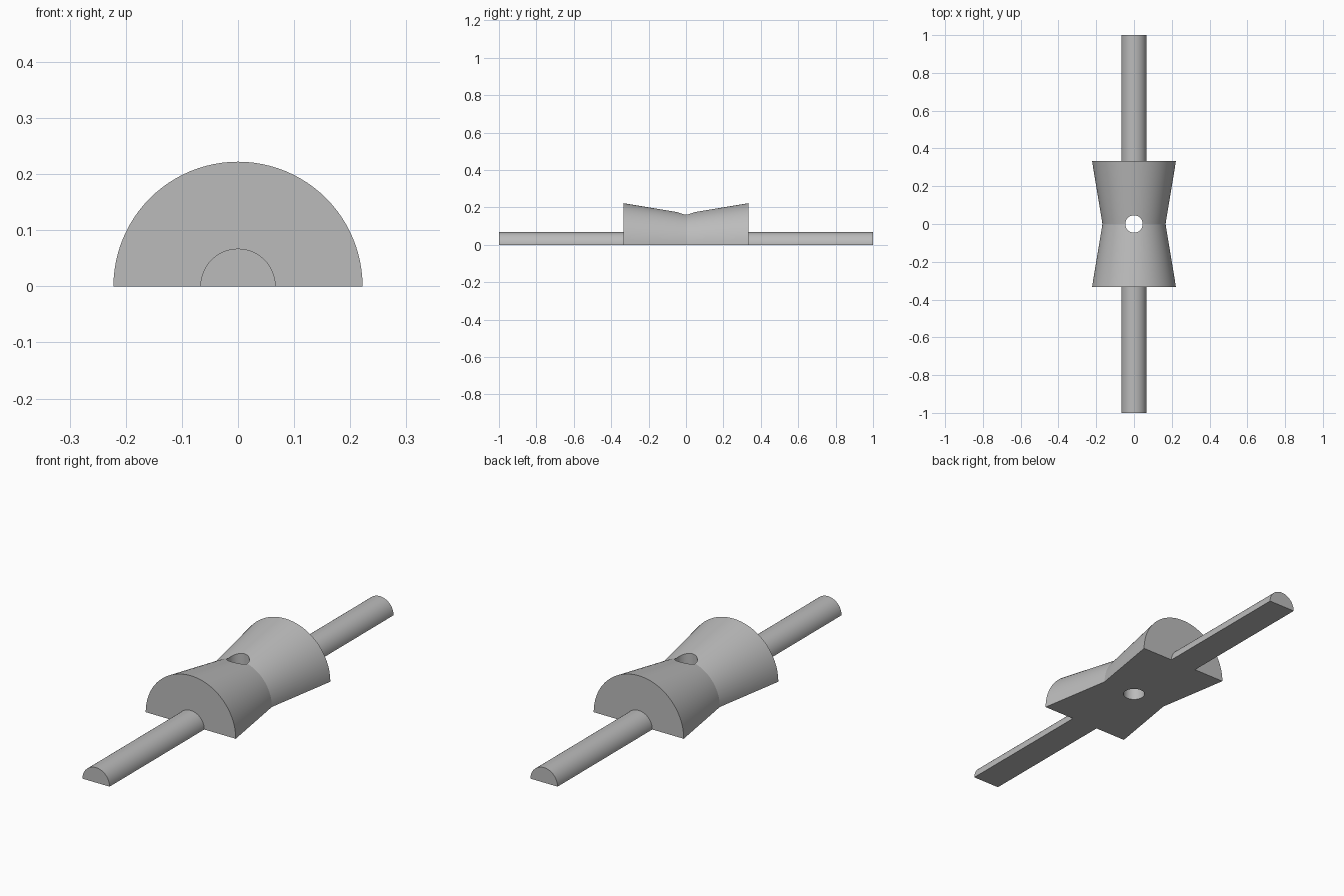
import bpy
import bmesh
import math

cube = bpy.data.objects.get("Cube")
if cube:
    bpy.data.objects.remove(cube, do_unlink=True)

SEGMENTS = 48
SHAFT_R, FLANGE_R, WAIST_R, HOLE_R = 0.067, 0.222, 0.167, 0.046
HALF_LENGTH, HALF_BODY = 1.0, 0.333

grey = bpy.data.materials.new("plain grey")
grey.use_nodes = True
colour = (0.5, 0.5, 0.5, 1)
grey.diffuse_color = colour
grey.node_tree.nodes["Principled BSDF"].inputs["Base Color"].default_value = colour


def half_lathe(name, profile):
    """Solid half turned about the y axis from (y, radius) points, flat underneath."""
    bm = bmesh.new()
    rings = []
    for y, r in profile:
        angles = [math.pi * i / SEGMENTS for i in range(SEGMENTS + 1)]
        rings.append([bm.verts.new((r * math.cos(a), y, r * math.sin(a) if 0 < i < SEGMENTS else 0))
                      for i, a in enumerate(angles)])
    for a, b in zip(rings, rings[1:]):
        for i in range(SEGMENTS):
            bm.faces.new((a[i], a[i + 1], b[i + 1], b[i]))
    # End caps and the single flat underside
    bm.faces.new(rings[0])
    bm.faces.new(rings[-1])
    bm.faces.new([r[0] for r in rings] + [r[-1] for r in reversed(rings)])
    bmesh.ops.recalc_face_normals(bm, faces=bm.faces)
    mesh = bpy.data.meshes.new(name)
    bm.to_mesh(mesh)
    bm.free()
    mesh.materials.append(grey)
    obj = bpy.data.objects.new(name, mesh)
    bpy.context.collection.objects.link(obj)
    return obj


# Waisted roller half with its shaft, mirrored about the waist
front = [(-HALF_LENGTH, SHAFT_R), (-HALF_BODY, SHAFT_R), (-HALF_BODY, FLANGE_R)]
back = [(-y, r) for y, r in reversed(front)]
roller = half_lathe("roller_half_with_shaft", front + [(0, WAIST_R)] + back)

# Vertical pin hole through the waist
bpy.ops.mesh.primitive_cylinder_add(vertices=SEGMENTS, radius=HOLE_R, depth=1)
cutter = bpy.context.object
cutter.name = "pin_hole_cutter"
cutter.hide_render = True
cutter.data.materials.append(grey)
hole = roller.modifiers.new("pin_hole", "BOOLEAN")
hole.operation = "DIFFERENCE"
hole.solver = "EXACT"
hole.object = cutter

bpy.ops.object.select_all(action="DESELECT")
roller.select_set(True)
bpy.context.view_layer.objects.active = roller
bpy.ops.object.modifier_apply(modifier=hole.name)
bpy.data.objects.remove(cutter, do_unlink=True)
bpy.ops.object.shade_smooth_by_angle(angle=math.radians(15))
